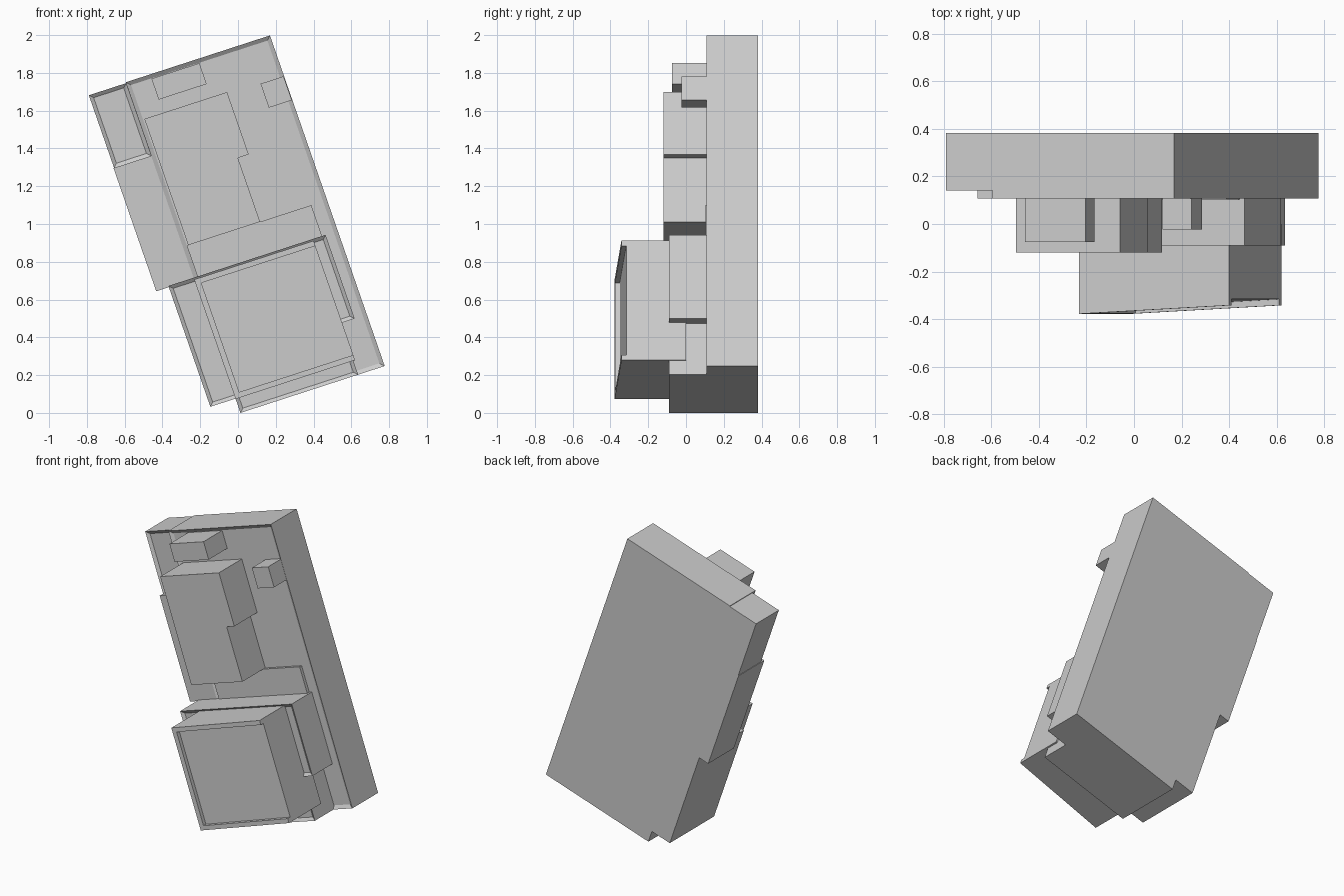
import bpy, bmesh

if "Cube" in bpy.data.objects:
    bpy.data.objects.remove(bpy.data.objects["Cube"])

# Leaning frame: u runs across the case, v runs up it, y is depth
O, U, V = (0.013, 0.0), (0.951, 0.309), (-0.328, 0.945)


def prism(name, outline, front, back, slope=0.0, rim=0.0, recess=0.0):
    """Extrude a (u, v) outline from front to back; optional raised rim on the front."""
    bm = bmesh.new()

    def ring(y, s):
        return [bm.verts.new((O[0] + u * U[0] + v * V[0], y + s * u,
                              O[1] + u * U[1] + v * V[1])) for u, v in outline]

    f, b = ring(front, slope), ring(back, 0)
    face = bm.faces.new(f)
    bm.faces.new(b[::-1])
    for i in range(len(f)):
        j = (i + 1) % len(f)
        bm.faces.new((f[j], f[i], b[i], b[j]))
    bmesh.ops.recalc_face_normals(bm, faces=bm.faces[:])
    if rim:
        # inset the front face, then sink it straight back
        bmesh.ops.inset_region(bm, faces=[face], thickness=rim, use_even_offset=True)
        bmesh.ops.translate(bm, verts=face.verts[:], vec=(0, recess, 0))
    me = bpy.data.meshes.new(name)
    bm.to_mesh(me)
    bm.free()
    ob = bpy.data.objects.new(name, me)
    bpy.context.collection.objects.link(ob)
    return ob


def box(name, u0, u1, v0, v1, front, back, **kw):
    return prism(name, [(u0, v0), (u1, v0), (u1, v1), (u0, v1)], front, back, **kw)


BACK = 0.382

# Main case and its left-hand extensions
box("main_case", 0, 0.803, 0, 1.852, 0.108, BACK, rim=0.022, recess=0.015)
box("upper_side_case", -0.207, 0, 1.44, 1.847, 0.14, BACK, rim=0.02, recess=0.015)
box("middle_side_case", -0.21, 0, 0.75, 1.44, 0.108, BACK)
box("lower_side_case", -0.14, 0, 0.08, 0.75, 0.2, BACK)

# Stepped lower housing
prism("lower_housing",
      [(-0.14, 0.08), (0, 0.08), (0, 0), (0.655, 0), (0.655, 0.288),
       (0.735, 0.288), (0.735, 0.757), (-0.14, 0.757)],
      -0.09, 0.2, rim=0.02, recess=0.015)

# Big front block: sloping face with a rim that is open on the right
box("front_block", 0, 0.665, 0.078, 0.747, -0.352, 0.0, slope=0.054)
prism("front_block_rim",
      [(0, 0.078), (0.665, 0.078), (0.665, 0.107), (0.03, 0.107),
       (0.03, 0.718), (0.665, 0.718), (0.665, 0.747), (0, 0.747)],
      -0.378, -0.3, slope=0.054)

# Notched centre block, the thin plate below it and two small blocks at the top
prism("centre_block",
      [(0.03, 0.93), (0.43, 0.93), (0.43, 1.288), (0.49, 1.288),
       (0.49, 1.637), (0.03, 1.637)], -0.12, 0.15)
box("thin_plate", 0.022, 0.715, 0.74, 0.93, 0.102, 0.15)
box("top_block", 0.135, 0.402, 1.711, 1.828, -0.075, 0.15)
box("edge_block", 0.672, 0.8, 1.49, 1.624, -0.023, 0.15)
